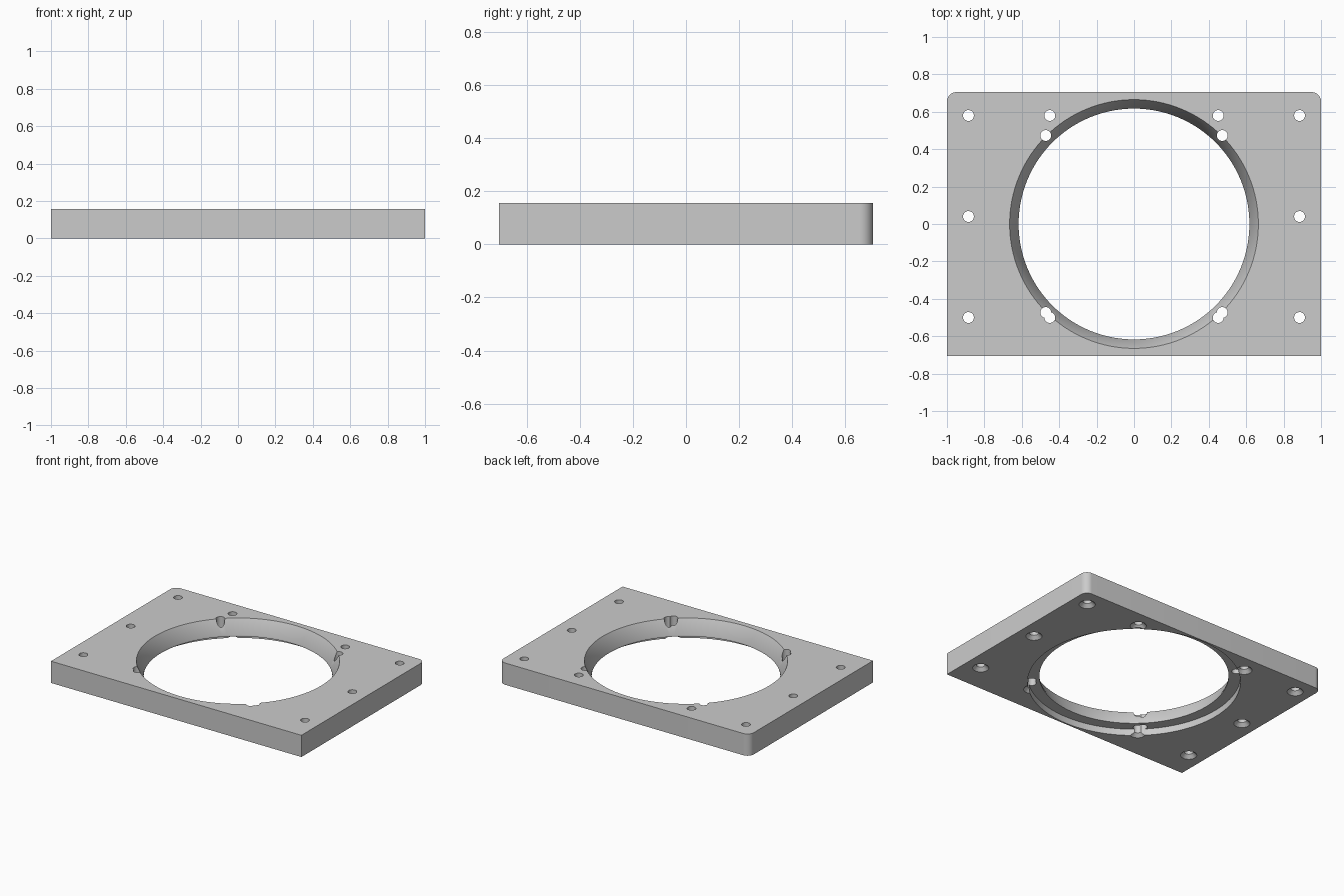
import bpy, bmesh, math

if "Cube" in bpy.data.objects:
    bpy.data.objects.remove(bpy.data.objects["Cube"], do_unlink=True)

HALF_X, HALF_Y, THICK = 1.0, 0.705, 0.157
CORNER = 0.05

grey = bpy.data.materials.new("plain grey")
grey.use_nodes = True
colour = (0.6, 0.6, 0.6, 1)
grey.diffuse_color = colour
grey.node_tree.nodes["Principled BSDF"].inputs["Base Color"].default_value = colour


def to_object(name, bm):
    bmesh.ops.recalc_face_normals(bm, faces=bm.faces)
    mesh = bpy.data.meshes.new(name)
    bm.to_mesh(mesh)
    bm.free()
    mesh.materials.append(grey)
    obj = bpy.data.objects.new(name, mesh)
    bpy.context.collection.objects.link(obj)
    return obj


def turned_cutter(profile, x, y, sides):
    """Closed solid of revolution from (radius, z) pairs."""
    bm = bmesh.new()
    rings = []
    for r, z in profile:
        rings.append([bm.verts.new((x + r * math.cos(math.tau * i / sides),
                                    y + r * math.sin(math.tau * i / sides), z))
                      for i in range(sides)])
    for a, b in zip(rings, rings[1:]):
        for i in range(sides):
            j = (i + 1) % sides
            bm.faces.new((a[i], a[j], b[j], b[i]))
    bm.faces.new(rings[0])
    bm.faces.new(rings[-1])
    return to_object("cutter", bm)


# Plate outline: square front corners, rounded back corners
outline = [(-HALF_X, -HALF_Y), (HALF_X, -HALF_Y)]
for side, start in ((1, 0), (-1, 90)):
    for k in range(13):
        a = math.radians(start + 90 * k / 12)
        outline.append((side * (HALF_X - CORNER) + CORNER * math.cos(a),
                        HALF_Y - CORNER + CORNER * math.sin(a)))
bm = bmesh.new()
base = bm.faces.new([bm.verts.new((x, y, 0)) for x, y in outline])
top = bmesh.ops.extrude_face_region(bm, geom=[base])["geom"]
bmesh.ops.translate(bm, vec=(0, 0, THICK),
                    verts=[v for v in top if isinstance(v, bmesh.types.BMVert)])
plate = to_object("mounting_plate", bm)

# Tapered bore with a shallow recess underneath
LEDGE, OVER = 0.047, 0.02
slope = (0.665 - 0.617) / (THICK - 0.058)
cutters = [turned_cutter([(0.694, -OVER), (0.694, LEDGE), (0.617, LEDGE), (0.617, 0.058),
                          (0.665 + slope * OVER, THICK + OVER)], 0, 0, 128)]

# Screw holes, countersunk from below, and plain pin holes at the bore edge
R = 0.029
screw = [(0.053 + OVER, -OVER), (R, 0.024), (R, THICK + OVER)]
pin = [(R, -OVER), (R, THICK + OVER)]
for s in (-1, 1):
    for x, y in ((0.885, 0.58), (0.885, 0.04), (0.885, -0.5), (0.45, 0.58), (0.45, -0.5)):
        cutters.append(turned_cutter(screw, s * x, y, 32))
    for y in (-0.473, 0.473):
        cutters.append(turned_cutter(pin, s * 0.472, y, 32))

# Cut everything out of the plate
bpy.context.view_layer.objects.active = plate
for cutter in cutters:
    cutter.hide_render = True
    mod = plate.modifiers.new("cut", 'BOOLEAN')
    mod.operation = 'DIFFERENCE'
    mod.solver = 'EXACT'
    mod.object = cutter
    bpy.ops.object.modifier_apply(modifier=mod.name)
    bpy.data.objects.remove(cutter, do_unlink=True)

bpy.ops.object.select_all(action='DESELECT')
plate.select_set(True)
bpy.ops.object.shade_smooth_by_angle(angle=math.radians(30))
